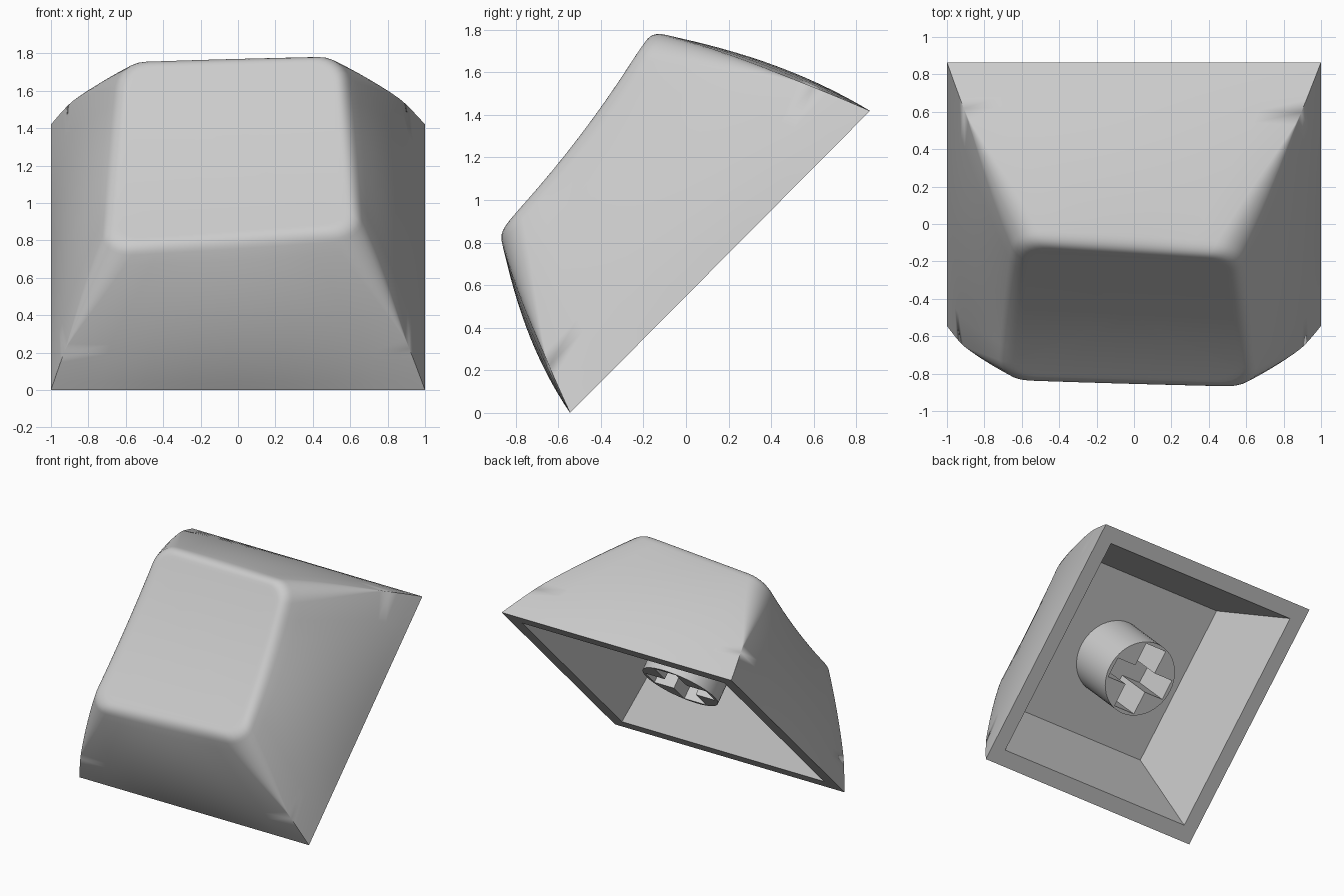
import bpy, bmesh, math
from mathutils import Vector

if "Cube" in bpy.data.objects:
    bpy.data.objects.remove(bpy.data.objects["Cube"])

TILT = math.radians(45.2)
CENTRE = (0, 0.16, math.sin(TILT))

grey = bpy.data.materials.new("light_grey")
grey.diffuse_color = (0.6, 0.6, 0.6, 1)
grey.use_nodes = True
grey.node_tree.nodes["Principled BSDF"].inputs["Base Color"].default_value = grey.diffuse_color

# Slightly skewed top outline: front-left, front-right, back-right, back-left
TOP = [Vector(p) for p in ((-0.71, -0.67), (0.645, -0.63), (0.555, 0.54), (-0.62, 0.57))]
BASE = [Vector(p) for p in ((-1, -1), (1, -1), (1, 1), (-1, 1))]
T_EDGE = 0.94      # where the wall starts to round over
INSET = 0.92       # where the rounding meets the top


def ring_params(r, arc=6, side=8):
    """Rounded unit square as (a, b) pairs; always the same count."""
    pts = []
    for k in range(4):
        start = math.pi + k * math.pi / 2
        cx, cy = BASE[k] * (1 - r)
        for i in range(arc + 1):
            w = start + i / arc * math.pi / 2
            pts.append((cx + r * math.cos(w), cy + r * math.sin(w)))
        nxt = BASE[(k + 1) % 4] * (1 - r)
        w = start + math.pi / 2
        end = Vector((nxt.x + r * math.cos(w), nxt.y + r * math.sin(w)))
        p0 = Vector(pts[-1])
        pts += [tuple(p0.lerp(end, i / side)) for i in range(1, side)]
    return pts


def bilinear(q, a, b):
    s, t = (a + 1) / 2, (b + 1) / 2
    return q[0].lerp(q[1], s).lerp(q[3].lerp(q[2], s), t)


def height(p):
    """Tilted top with a shallow dish."""
    dish = 0.035 * max(0, 1 - ((p.y + 0.06) / 0.6) ** 2)
    return 0.887 + 0.07 * p.x + 0.135 * p.y - dish


def wall(a, b, t):
    """Nearly straight corners with pillowed sides between them."""
    e = 0.84 * t + 0.16 * t * t
    p = bilinear([m.lerp(n, e) for m, n in zip(BASE, TOP)], a, b)
    k = 0.035 * 4 * t * (1 - t)
    x = p.x + k * a * (1 - b * b)
    y = p.y + k * b * (1 - a * a)
    return Vector((x, y, t * height(bilinear(TOP, a, b))))


def cap(a, b, s):
    p = bilinear(TOP, a * s, b * s)
    return Vector((p.x, p.y, height(p)))


def make(name, bm):
    bmesh.ops.remove_doubles(bm, verts=bm.verts, dist=1e-5)
    bmesh.ops.recalc_face_normals(bm, faces=bm.faces)
    me = bpy.data.meshes.new(name)
    bm.to_mesh(me)
    bm.free()
    ob = bpy.data.objects.new(name, me)
    bpy.context.collection.objects.link(ob)
    ob.data.materials.append(grey)
    ob.rotation_euler.x = TILT
    ob.location = CENTRE
    bpy.ops.object.select_all(action='DESELECT')
    ob.select_set(True)
    bpy.context.view_layer.objects.active = ob
    return ob


# Keycap shell: cavity, rim, pillowed walls, rounded edge and dished top
R = 0.23
square = ring_params(0)
rings = [[Vector((a * hx, b * hy, z)) for a, b in square]
         for hx, hy, z in ((0.66, 0.635, 0.6), (0.88, 0.88, 0))]
for i in range(15):
    t = T_EDGE * i / 14
    r = R * max(0, (t - 0.3) / (T_EDGE - 0.3)) ** 1.2
    rings.append([wall(a, b, t) for a, b in ring_params(r)])
edge = ring_params(R)
for i in range(1, 7):
    k = i / 6
    rings.append([wall(a, b, T_EDGE) * (1 - k) ** 2 + wall(a, b, 1) * 2 * k * (1 - k)
                  + cap(a, b, INSET) * k * k for a, b in edge])
for s in (0.88, 0.7, 0.5, 0.3, 0.12):
    rings.append([cap(a, b, s) for a, b in edge])

bm = bmesh.new()
loops = [[bm.verts.new(p) for p in ring] for ring in rings]
for lo, hi in zip(loops, loops[1:]):
    for i in range(len(lo)):
        j = (i + 1) % len(lo)
        bm.faces.new((lo[i], lo[j], hi[j], hi[i]))
bm.faces.new(loops[0])
bm.faces.new(loops[-1])
shell = make("keycap_shell", bm)
bpy.ops.object.shade_smooth_by_angle(angle=math.radians(30))

# Stem: round post under the ceiling
bm = bmesh.new()
bmesh.ops.create_cone(bm, cap_ends=True, segments=48, radius1=0.295, radius2=0.295, depth=0.5)
bmesh.ops.translate(bm, verts=bm.verts, vec=(0, 0, 0.375))
stem = make("stem", bm)

# Cross-shaped socket cut into the stem
w, v, L = 0.095, 0.08, 0.265
outline = ((w, v), (w, L), (-w, L), (-w, v), (-L, v), (-L, -v),
           (-w, -v), (-w, -L), (w, -L), (w, -v), (L, -v), (L, v))
bm = bmesh.new()
face = bm.faces.new([bm.verts.new((x, y, 0)) for x, y in outline])
ext = bmesh.ops.extrude_face_region(bm, geom=[face])
bmesh.ops.translate(bm, vec=(0, 0, 0.5),
                    verts=[g for g in ext["geom"] if isinstance(g, bmesh.types.BMVert)])
cutter = make("socket_cutter", bm)
cutter.hide_render = True

# Apply the cut, then shade the post
bpy.context.view_layer.update()
mod = stem.modifiers.new("socket", 'BOOLEAN')
mod.operation = 'DIFFERENCE'
mod.solver = 'EXACT'
mod.object = cutter
bpy.ops.object.select_all(action='DESELECT')
stem.select_set(True)
bpy.context.view_layer.objects.active = stem
bpy.ops.object.modifier_apply(modifier=mod.name)
bpy.data.objects.remove(cutter)
bpy.ops.object.shade_smooth_by_angle(angle=math.radians(30))
